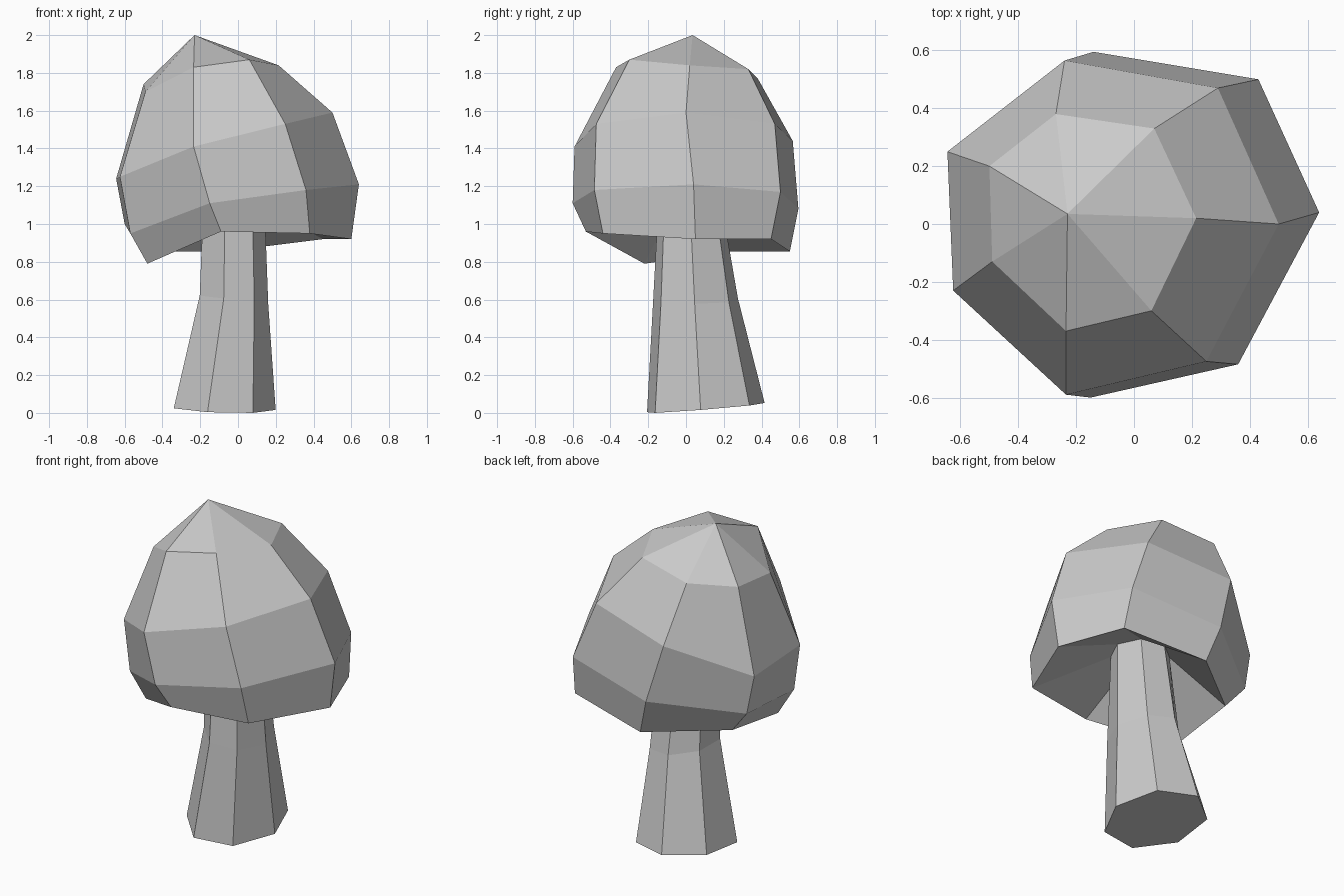
import bpy
import bmesh
from math import cos, sin, radians, tau

SIDES = 7

if "Cube" in bpy.data.objects:
    bpy.data.objects.remove(bpy.data.objects["Cube"], do_unlink=True)

# One plain grey for the whole mushroom
grey = bpy.data.materials.new("plain_grey")
grey.use_nodes = True
colour = (0.6, 0.6, 0.6, 1.0)
grey.diffuse_color = colour
grey.node_tree.nodes["Principled BSDF"].inputs["Base Color"].default_value = colour


def bridge(bm, lower, upper):
    """Join two rings with a band of quads."""
    for i in range(SIDES):
        j = (i + 1) % SIDES
        bm.faces.new((lower[i], lower[j], upper[j], upper[i]))


def add_ring(bm, centre, radius_x, radius_y, tilt_x=0.0, tilt_y=0.0, turn=0.0):
    """Seven-sided oval ring, starting at +x, with its plane tilted."""
    ring = []
    for i in range(SIDES):
        angle = radians(turn) + tau * i / SIDES
        dx, dy = radius_x * cos(angle), radius_y * sin(angle)
        ring.append(bm.verts.new((centre[0] + dx, centre[1] + dy,
                                  centre[2] + tilt_x * dx + tilt_y * dy)))
    return ring


def finish(bm, name):
    """Turn the bmesh into a flat-shaded object."""
    bmesh.ops.recalc_face_normals(bm, faces=bm.faces)
    mesh = bpy.data.meshes.new(name)
    bm.to_mesh(mesh)
    bm.free()
    mesh.materials.append(grey)
    obj = bpy.data.objects.new(name, mesh)
    bpy.context.collection.objects.link(obj)
    return obj


def stem_rings(bm):
    """Leaning stem: foot, waist and the neck hidden inside the cap."""
    foot = add_ring(bm, (-0.08, 0.10, 0.026), 0.28, 0.32, -0.03, 0.08, -4)
    waist = add_ring(bm, (-0.03, 0.05, 0.6), 0.19, 0.23, -0.12, 0.0, -1)
    neck = add_ring(bm, (-0.03, 0.02, 1.12), 0.17, 0.17)
    return foot, waist, neck


# Stem
bm = bmesh.new()
foot, waist, neck = stem_rings(bm)
bridge(bm, foot, waist)
bridge(bm, waist, neck)
bm.faces.new(foot)
finish(bm, "stem")

# Cap: irregular ribs running from the shoulder down to the rim
right_rib = [(0.215, 0.02, 1.84), (0.50, 0.0, 1.59), (0.64, 0.04, 1.21), (0.60, 0.05, 0.92)]
back_right_rib = [(0.07, 0.33, 1.82), (0.29, 0.47, 1.53), (0.43, 0.50, 1.17), (0.45, 0.45, 0.92)]
back_rib = [(-0.27, 0.38, 1.77), (-0.24, 0.565, 1.44), (-0.14, 0.595, 1.08), (-0.07, 0.55, 0.855)]
back_left_rib = [(-0.50, 0.20, 1.74), (-0.645, 0.25, 1.24), (-0.60, 0.26, 1.0), (-0.48, 0.23, 0.855)]
front_left_rib = [(-0.49, -0.13, 1.70), (-0.625, -0.23, 1.25), (-0.57, -0.25, 0.95), (-0.48, -0.22, 0.79)]
front_rib = [(-0.235, -0.37, 1.83), (-0.235, -0.59, 1.41), (-0.15, -0.60, 1.11), (-0.09, -0.53, 0.96)]
front_right_rib = [(0.06, -0.30, 1.87), (0.25, -0.475, 1.53), (0.36, -0.485, 1.18), (0.38, -0.44, 0.95)]
ribs = [right_rib, back_right_rib, back_rib, back_left_rib,
        front_left_rib, front_rib, front_right_rib]

bm = bmesh.new()
rings = [[bm.verts.new(point) for point in level] for level in zip(*ribs)]
for upper, lower in zip(rings, rings[1:]):
    bridge(bm, lower, upper)

# Pointed crown of the cap
tip = bm.verts.new((-0.23, 0.035, 2.0))
for i in range(SIDES):
    bm.faces.new((rings[0][i], rings[0][(i + 1) % SIDES], tip))

# Hollow underside rising to the neck of the stem
inner = add_ring(bm, (-0.03, 0.02, 1.12), 0.17, 0.17)
bridge(bm, inner, rings[-1])
finish(bm, "cap")
